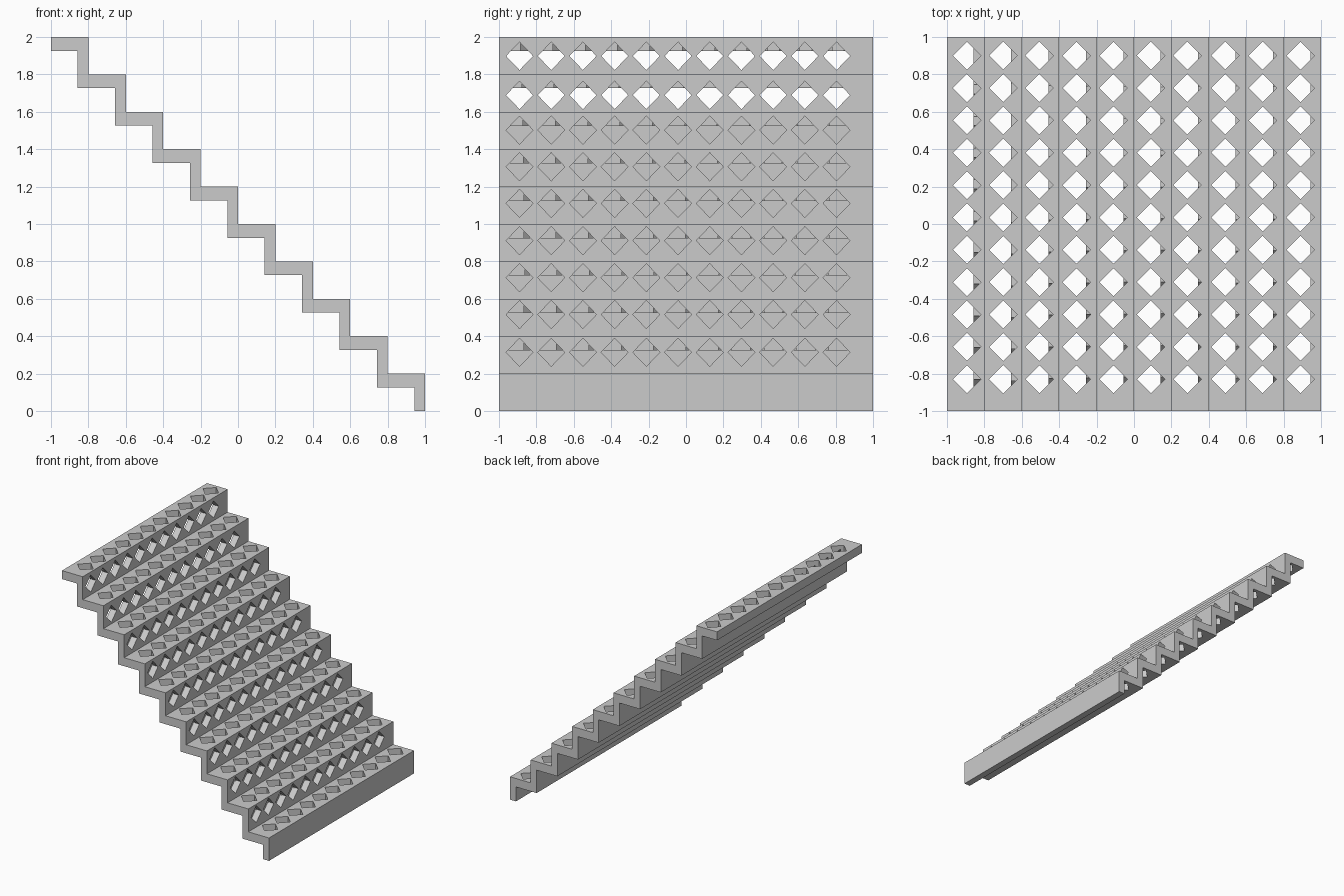
import bpy, bmesh
from mathutils import Vector

if "Cube" in bpy.data.objects:
    bpy.data.objects.remove(bpy.data.objects["Cube"])

N, STEP = 10, 0.2
TREAD, RISER = 0.074, 0.057     # thicknesses
EXTRA = 0.015                   # hole depth past the plate


def finish(name, bm):
    bmesh.ops.recalc_face_normals(bm, faces=bm.faces)
    me = bpy.data.meshes.new(name)
    bm.to_mesh(me)
    bm.free()
    ob = bpy.data.objects.new(name, me)
    bpy.context.collection.objects.link(ob)
    return ob


def prism(bm, points, sweep):
    face = bm.faces.new([bm.verts.new(p) for p in points])
    ext = bmesh.ops.extrude_face_region(bm, geom=[face], use_keep_orig=True)
    verts = [g for g in ext['geom'] if isinstance(g, bmesh.types.BMVert)]
    bmesh.ops.translate(bm, verts=verts, vec=sweep)


def diamond(bm, centre, u, v, sweep):
    c, u, v = Vector(centre), Vector(u), Vector(v)
    prism(bm, [c + u, c + v, c - u, c - v], Vector(sweep))


# Folded stair plate: zigzag profile swept across y
top, under = [], []
for i in range(N):
    x, z = -1 + STEP * i, 2 - STEP * i
    top += [(x, z), (x + STEP, z)]
    under += [(x if i == 0 else x - RISER, z - TREAD),
              (x + STEP - RISER, z - TREAD)]
top.append((1, 0))
under.append((1 - RISER, 0))
bm = bmesh.new()
prism(bm, [(x, -1, z) for x, z in top + under[::-1]], Vector((0, 2, 0)))
stairs = finish("stair_plate", bm)

# Diamond holes through the treads
tread_x = [-0.893, -0.699, -0.506, -0.307, -0.11, 0.09, 0.285, 0.488, 0.688, 0.89]
bm = bmesh.new()
for i, x in enumerate(tread_x):
    z = 2 - STEP * i
    for k in range(11):
        diamond(bm, (x, -0.83 + 0.173 * k, z - TREAD - EXTRA),
                (0.075, 0, 0), (0, 0.075, 0), (0, 0, TREAD + EXTRA + 0.03))
tread_cut = finish("tread_hole_cutter", bm)

# Diamond holes in the risers (all but the lowest)
riser_z = [1.898, 1.689, 1.502, 1.306, 1.11, 0.911, 0.713, 0.516, 0.314]
bm = bmesh.new()
for i, z in enumerate(riser_z):
    x = -0.8 + STEP * i
    for k in range(11):
        diamond(bm, (x - RISER - EXTRA, -0.89 + 0.1695 * k, z),
                (0, 0.072, 0), (0, 0, 0.075), (RISER + EXTRA + 0.03, 0, 0))
riser_cut = finish("riser_hole_cutter", bm)

# Apply the cuts
for cutter in (tread_cut, riser_cut):
    cutter.hide_render = True
    mod = stairs.modifiers.new(cutter.name, 'BOOLEAN')
    mod.operation, mod.solver, mod.object = 'DIFFERENCE', 'EXACT', cutter
bpy.context.view_layer.update()
result = bpy.data.meshes.new_from_object(
    stairs.evaluated_get(bpy.context.evaluated_depsgraph_get()))
stairs.modifiers.clear()
stairs.data = result
for cutter in (tread_cut, riser_cut):
    bpy.data.objects.remove(cutter)

# Thin skins closing the backs of the riser holes, except on the top two
bm = bmesh.new()
for i in range(2, N - 1):
    x, z = -0.8 + STEP * i - RISER + 0.001, 2 - STEP * i
    bm.faces.new([bm.verts.new((x, y, h)) for y, h in
                  ((-0.98, z - 0.21), (0.9, z - 0.21),
                   (0.9, z - TREAD), (-0.98, z - TREAD))])
finish("riser_back_skins", bm)
